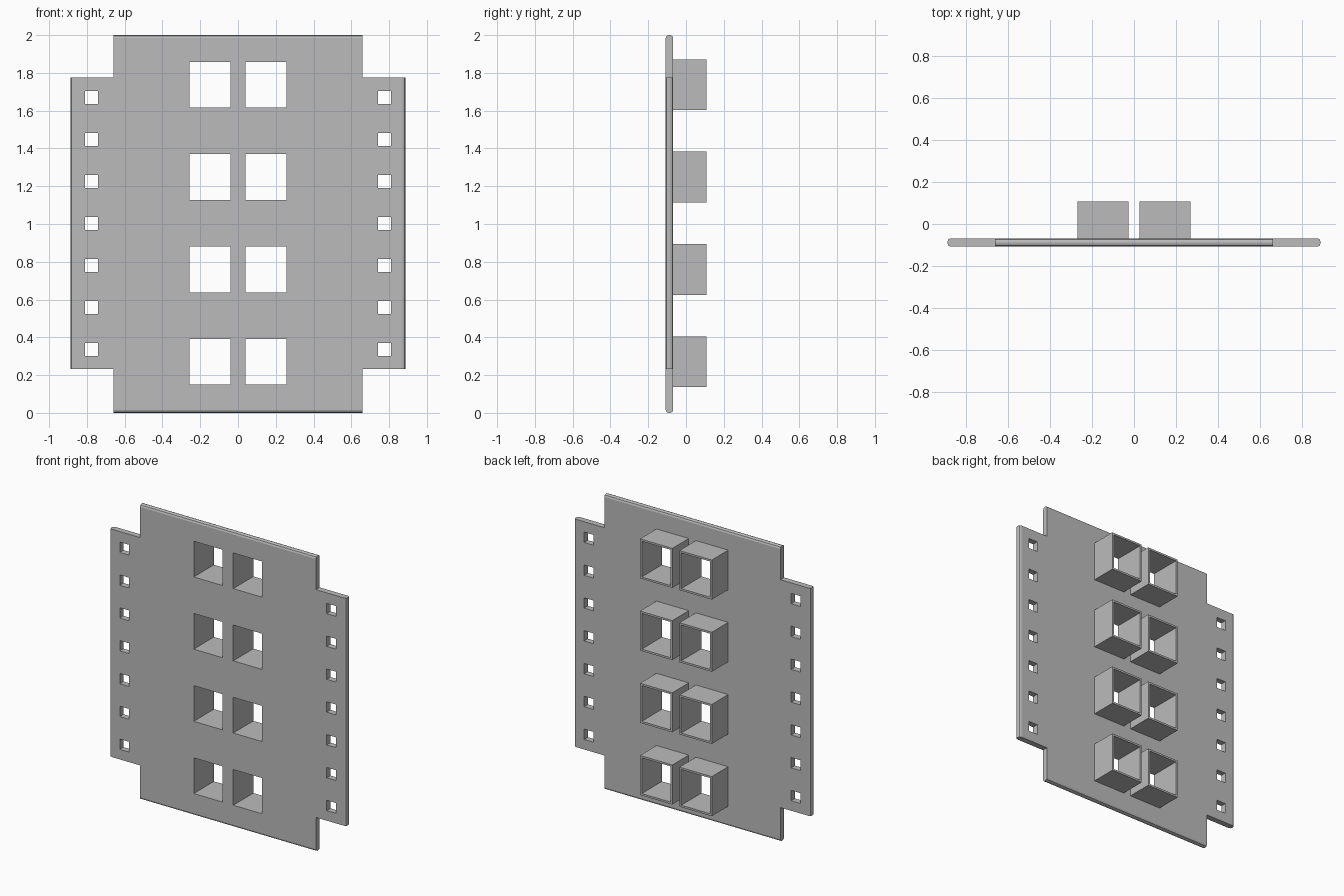
import bpy
import bmesh

cube = bpy.data.objects.get("Cube")
if cube:
    bpy.data.objects.remove(cube, do_unlink=True)

grey = bpy.data.materials.new("plain grey")
grey.use_nodes = True
COLOUR = (0.5, 0.5, 0.5, 1)
grey.diffuse_color = COLOUR
grey.node_tree.nodes["Principled BSDF"].inputs["Base Color"].default_value = COLOUR

FRONT, BACK, TUBE_END = -0.108, -0.068, 0.108
BODY_X, WING_X = 0.66, 0.887
WING_LOW, WING_HIGH, TOP = 0.232, 1.776, 2.0

# Openings as (x centre, z centre, half width, half height)
windows = [(s * 0.148, 0.27 + i * 0.4893, 0.108, 0.121)
           for s in (-1, 1) for i in range(4)]
slots = [(s * 0.776, 0.335 + i * 0.2225, 0.035, 0.035)
         for s in (-1, 1) for i in range(7)]
openings = windows + slots


def finish(bm, name):
    bmesh.ops.recalc_face_normals(bm, faces=bm.faces)
    mesh = bpy.data.meshes.new(name)
    bm.to_mesh(mesh)
    bm.free()
    mesh.materials.append(grey)
    obj = bpy.data.objects.new(name, mesh)
    bpy.context.collection.objects.link(obj)
    return obj


def is_solid(x, z):
    if abs(x) > BODY_X and not WING_LOW < z < WING_HIGH:
        return False
    return not any(abs(x - cx) < w and abs(z - cz) < h
                   for cx, cz, w, h in openings)


def build_plate():
    xs = {-WING_X, -BODY_X, BODY_X, WING_X}
    zs = {0, WING_LOW, WING_HIGH, TOP}
    for cx, cz, w, h in openings:
        xs |= {round(cx - w, 4), round(cx + w, 4)}
        zs |= {round(cz - h, 4), round(cz + h, 4)}
    xs, zs = sorted(xs), sorted(zs)

    # Flat sheet of cells, leaving out openings and corner notches
    bm = bmesh.new()
    for x0, x1 in zip(xs, xs[1:]):
        for z0, z1 in zip(zs, zs[1:]):
            if is_solid((x0 + x1) / 2, (z0 + z1) / 2):
                bm.faces.new([bm.verts.new((x, FRONT, z)) for x, z in
                              ((x0, z0), (x1, z0), (x1, z1), (x0, z1))])
    bmesh.ops.remove_doubles(bm, verts=bm.verts, dist=0.0005)

    # Thickness
    result = bmesh.ops.extrude_face_region(bm, geom=bm.faces[:],
                                           use_keep_orig=True)
    for item in result["geom"]:
        if isinstance(item, bmesh.types.BMVert):
            item.co.y = BACK
    bmesh.ops.recalc_face_normals(bm, faces=bm.faces)

    # Rounded outer top, bottom and side edges
    def on_rim(edge):
        a, b = (v.co for v in edge.verts)
        if abs(a.y - b.y) > 0.001:
            return False
        side = all(abs(abs(p.x) - WING_X) < 0.001 for p in (a, b))
        end = all(abs(p.z - TOP / 2) > TOP / 2 - 0.001 for p in (a, b))
        return side or end

    bmesh.ops.bevel(bm, geom=[e for e in bm.edges if on_rim(e)], offset=0.016,
                    segments=2, profile=0.5, affect='EDGES',
                    clamp_overlap=False)
    return finish(bm, "plate")


def build_tube(cx, cz, w, h, name, wall=0.013):
    # Square sleeve, open right through
    def ring(bm, grow, y):
        return [bm.verts.new((cx + sx * (w + grow), y, cz + sz * (h + grow)))
                for sx, sz in ((-1, -1), (1, -1), (1, 1), (-1, 1))]

    bm = bmesh.new()
    rings = [ring(bm, wall, BACK), ring(bm, wall, TUBE_END),
             ring(bm, 0, TUBE_END), ring(bm, 0, BACK)]
    for a, b in zip(rings, rings[1:] + rings[:1]):
        for i in range(4):
            j = (i + 1) % 4
            bm.faces.new((a[i], a[j], b[j], b[i]))
    return finish(bm, name)


build_plate()
for n, window in enumerate(windows):
    side = "right" if n < 4 else "left"
    build_tube(*window, f"{side}_sleeve_{n % 4 + 1}")
